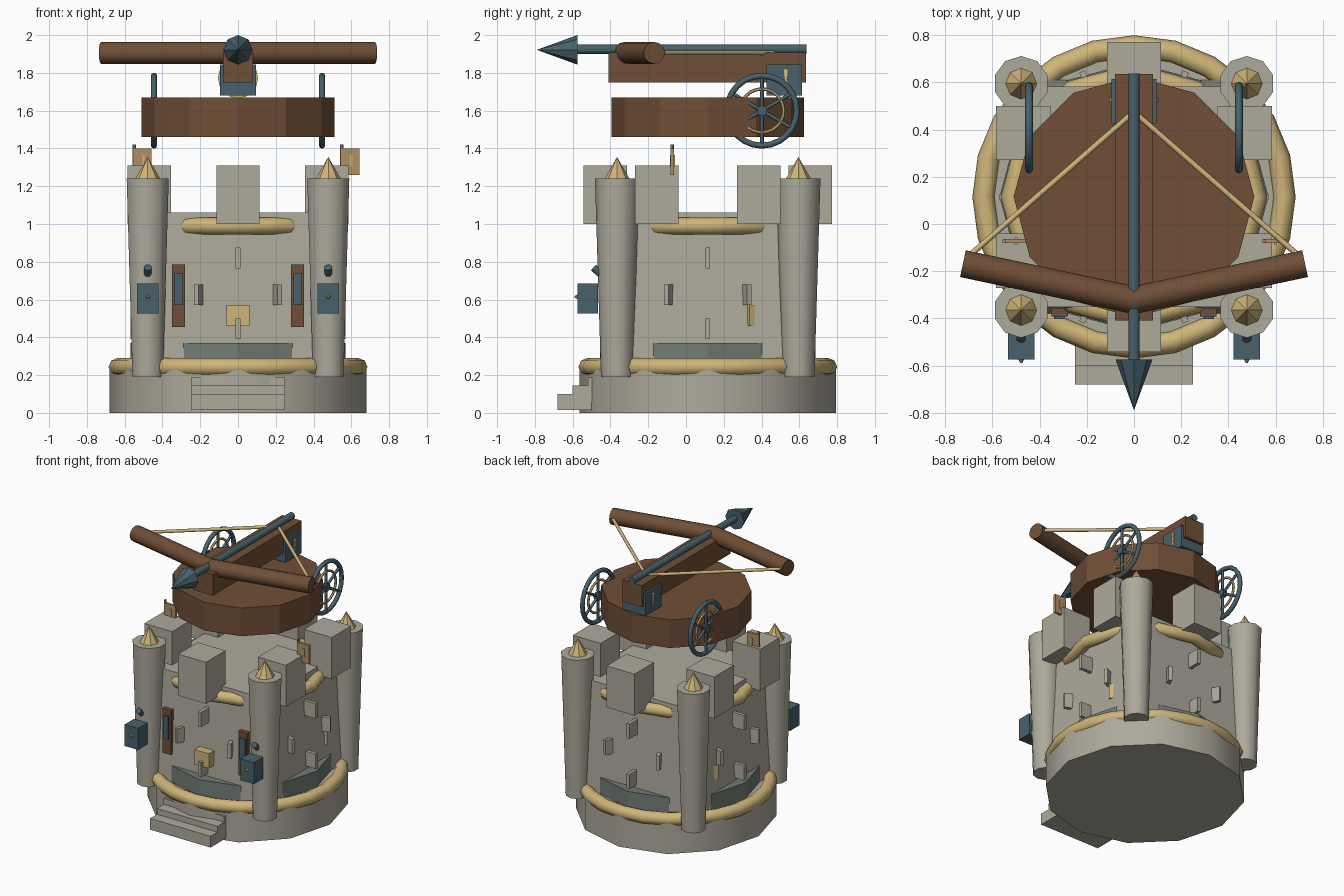
import bpy
from math import pi, sin, cos, radians
from mathutils import Vector

if "Cube" in bpy.data.objects:
    bpy.data.objects.remove(bpy.data.objects["Cube"])

CY = 0.115  # tower axis in y


def mat(name, c):
    m = bpy.data.materials.new(name)
    m.diffuse_color = (*c, 1)
    m.use_nodes = True
    m.node_tree.nodes["Principled BSDF"].inputs["Base Color"].default_value = m.diffuse_color
    return m


STONE = mat("stone", (0.42, 0.40, 0.33))
SLATE = mat("slate", (0.17, 0.20, 0.18))
GOLD = mat("gold", (0.62, 0.46, 0.19))
TAN = mat("tan", (0.42, 0.28, 0.13))
WOOD = mat("wood", (0.16, 0.078, 0.038))
STEEL = mat("steel", (0.065, 0.12, 0.15))


def finish(name, m, smooth=0):
    o = bpy.context.object
    o.name = name
    o.data.materials.append(m)
    if smooth:
        bpy.ops.object.shade_smooth_by_angle(angle=radians(smooth))
    return o


def box(name, m, loc, size, rz=0):
    bpy.ops.mesh.primitive_cube_add(size=1, location=loc, rotation=(0, 0, rz))
    o = finish(name, m)
    o.scale = size
    return o


def cone(name, m, p, q, r1, r2, n=12, smooth=0, spin=0):
    """Cylinder or cone running from p to q."""
    p, q = Vector(p), Vector(q)
    d = q - p
    bpy.ops.mesh.primitive_cone_add(vertices=n, radius1=r1, radius2=r2, depth=d.length,
                                    location=(p + q) / 2)
    o = finish(name, m, smooth)
    if abs(d.x) + abs(d.y) < 1e-6:
        o.rotation_euler = (0, 0, spin)
    else:
        o.rotation_euler = d.to_track_quat('Z', 'Y').to_euler()
    return o


def ring(name, m, loc, R, r, n, k=8, rot=(0, 0, 0)):
    bpy.ops.mesh.primitive_torus_add(major_segments=n, minor_segments=k, major_radius=R,
                                     minor_radius=r, location=loc, rotation=rot)
    return finish(name, m, 50)


def polar(r, a, z):
    return (r * cos(a), CY + r * sin(a), z)


# Base, plinth, square keep and gold bands
cone("base", STONE, (0, CY, 0), (0, CY, 0.25), 0.68, 0.68, 12, 35)
cone("plinth", SLATE, (0, CY, 0.24), (0, CY, 0.37), 0.57, 0.57, 12)
cone("keep", STONE, (0, CY, 0.24), (0, CY, 1.06), 0.70, 0.66, 4, 0, pi / 4)
ring("lower_band", GOLD, (0, CY, 0.243), 0.637, 0.048, 24)
ring("upper_band", GOLD, (0, CY, 0.99), 0.52, 0.045, 12)

# Front steps
for i in range(3):
    box("step", STONE, (0, -0.59 + 0.08 * i, 0.058 + 0.044 * i), (0.5, 0.18, 0.084))

# Corner towers with gold finials
for sx in (-1, 1):
    for sy in (-1, 1):
        x, y = 0.478 * sx, CY + 0.48 * sy
        cone("corner_tower", STONE, (x, y, 0.19), (x, y, 1.24), 0.085, 0.117, 10, 40)
        cone("finial", GOLD, (x, y, 1.24), (x, y, 1.355), 0.066, 0, 8)

# Six battlement blocks
for i in range(6):
    box("battlement", STONE, polar(0.542, pi / 6 + i * pi / 3, 1.155), (0.23, 0.23, 0.31))

# Protruding bricks
for i in range(4):
    a = i * pi / 2
    for z in (0.82, 0.445):
        box("brick", STONE, polar(0.52, a, z), (0.1, 0.026, 0.11), a)
    for s in (-1, 1):
        b = a + s * pi / 8
        box("brick", STONE, polar(0.525, b, 0.625), (0.1, 0.026, 0.11), b)

# Gold blocks around the keep
for a in (-pi / 2, pi / 6, pi * 5 / 6):
    box("gold_block", GOLD, polar(0.5, a, 0.515), (0.09, 0.12, 0.11), a)

# Front shutters and lantern boxes, both sides
for s in (-1, 1):
    box("shutter", WOOD, (0.315 * s, -0.375, 0.62), (0.07, 0.035, 0.33))
    box("shutter_pane", STEEL, (0.317 * s, -0.385, 0.655), (0.045, 0.035, 0.17))
    x = 0.478 * s
    box("lantern", STEEL, (x, -0.52, 0.605), (0.112, 0.11, 0.16))
    cone("lantern_stud", GOLD, (x, -0.57, 0.615), (x, -0.59, 0.615), 0.014, 0.004, 8)
    cone("lantern_peg", STEEL, (x, -0.44, 0.725), (x, -0.49, 0.77), 0.02, 0.02, 10, 40)

# Small flags (same facing on both sides)
for x in (-0.55, 0.55):
    cone("flag_pole", TAN, (x, -0.072, 1.2), (x, -0.072, 1.42), 0.009, 0.009, 8)
    box("flag", TAN, (x + 0.046, -0.072, 1.33), (0.092, 0.018, 0.14))
    box("flag_mark", GOLD, (x + 0.05, -0.072, 1.335), (0.012, 0.028, 0.06))

# Turntable
cone("turntable", WOOD, (0, CY, 1.46), (0, CY, 1.67), 0.51, 0.51, 12)

# Crank wheels
for s in (-1, 1):
    c = Vector((0.445 * s, 0.402, 1.6))
    ring("wheel_rim", STEEL, c, 0.185, 0.016, 24, 8, (0, pi / 2, 0))
    ring("wheel_inner_ring", GOLD, c, 0.115, 0.009, 24, 6, (0, pi / 2, 0))
    cone("wheel_hub", STEEL, c - Vector((0.017, 0, 0)), c + Vector((0.017, 0, 0)),
         0.028, 0.028, 12, 40)
    for i in range(3):
        a = pi / 2 + i * pi / 3
        d = Vector((0, cos(a), sin(a))) * 0.182
        cone("wheel_spoke", STEEL, c - d, c + d, 0.01, 0.01, 8, 50)

# Crossbow stock, rear block and winding disc
box("stock", WOOD, (0, 0.113, 1.828), (0.16, 1.045, 0.16))
box("rear_block", STEEL, (0, 0.52, 1.762), (0.19, 0.19, 0.165))
cone("winding_disc", GOLD, (0, 0.52, 1.772), (0, 0.537, 1.772), 0.106, 0.106, 16)

# Bow arms and string
for s in (-1, 1):
    cone("bow_arm", WOOD, (-0.012 * s, -0.325, 1.906), (0.725 * s, -0.168, 1.906),
         0.058, 0.058, 12, 40)
    cone("bow_string", GOLD, (0.71 * s, -0.145, 1.906), (0, 0.475, 1.906), 0.012, 0.012, 8, 50)

# Bolt
cone("bolt_shaft", STEEL, (0, -0.6, 1.925), (0, 0.638, 1.925), 0.025, 0.025, 10, 40)
cone("bolt_head", STEEL, (0, -0.575, 1.922), (0, -0.79, 1.922), 0.078, 0, 8)
